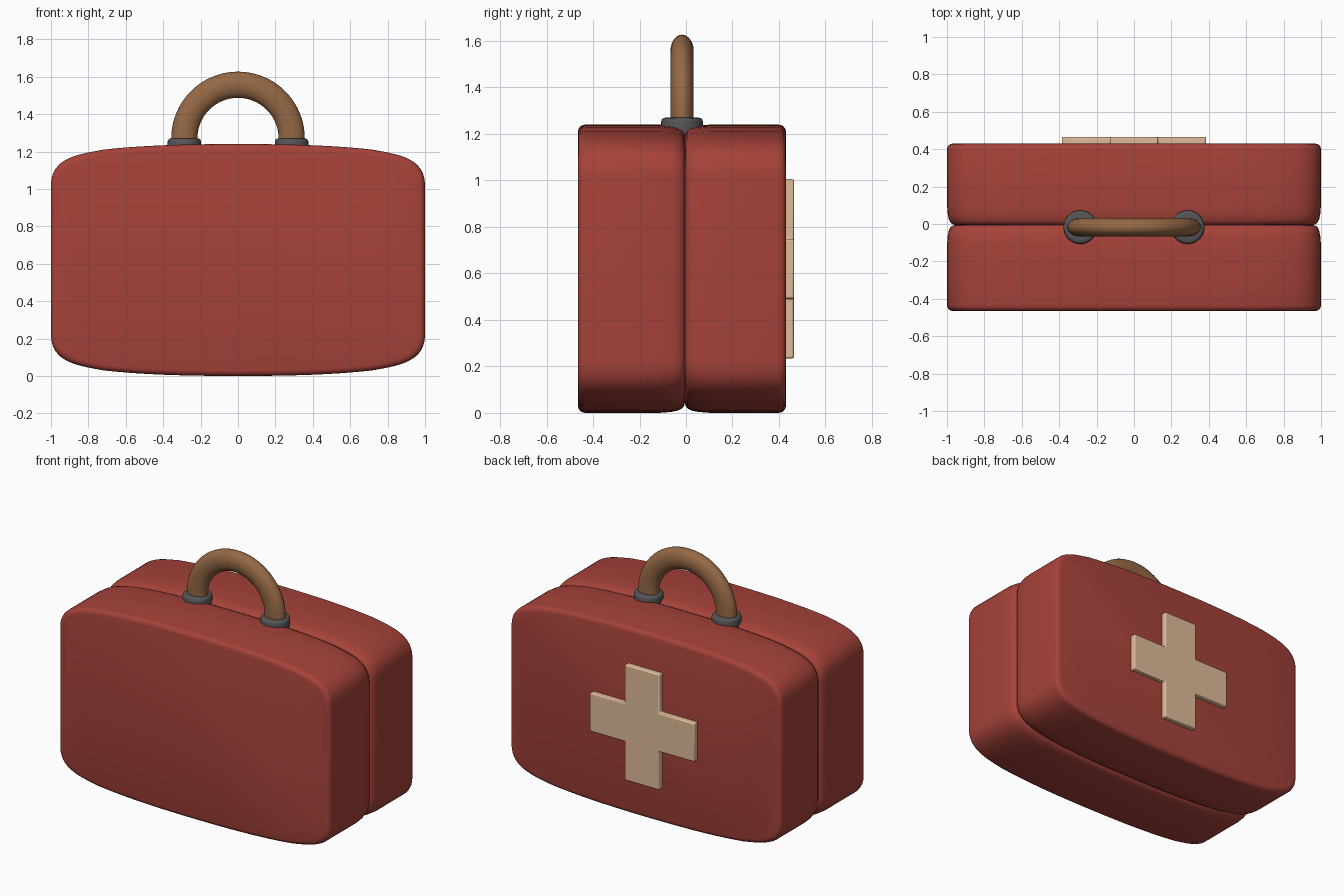
import bpy, bmesh
from math import sin, cos, pi, radians
from mathutils import Vector
from mathutils.geometry import interpolate_bezier

if "Cube" in bpy.data.objects:
    bpy.data.objects.remove(bpy.data.objects["Cube"])


def material(name, rgb):
    m = bpy.data.materials.new(name)
    m.diffuse_color = (*rgb, 1)
    m.use_nodes = True
    m.node_tree.nodes["Principled BSDF"].inputs["Base Color"].default_value = m.diffuse_color
    return m


RED = material("red_case", (0.38, 0.055, 0.042))
BROWN = material("brown_grip", (0.30, 0.14, 0.06))
TAN = material("tan_cross", (0.75, 0.50, 0.32))
GREY = material("dark_metal", (0.09, 0.09, 0.095))


def loft(name, rings, mat, bevel=0):
    """Skin a list of equal-length point rings and cap both ends."""
    bm = bmesh.new()
    vs = [[bm.verts.new(p) for p in r] for r in rings]
    n = len(vs[0])
    for a, b in zip(vs, vs[1:]):
        for i in range(n):
            j = (i + 1) % n
            bm.faces.new((a[i], a[j], b[j], b[i]))
    bm.faces.new(vs[0])
    bm.faces.new(vs[-1])
    bmesh.ops.recalc_face_normals(bm, faces=bm.faces[:])
    me = bpy.data.meshes.new(name)
    bm.to_mesh(me)
    bm.free()
    ob = bpy.data.objects.new(name, me)
    bpy.context.collection.objects.link(ob)
    me.materials.append(mat)
    if bevel:
        b = ob.modifiers.new("bevel", 'BEVEL')
        b.width, b.segments = bevel, 3
    bpy.ops.object.select_all(action='DESELECT')
    ob.select_set(True)
    bpy.context.view_layer.objects.active = ob
    bpy.ops.object.shade_smooth_by_angle(angle=radians(40))
    return ob


# Case outline: one quadrant from two curves, mirrored all round
MID = 0.62
corner = interpolate_bezier(*[Vector(p) for p in
                              ((1, .40), (1, .55), (.85, .565), (.72, .59))], 14)
crown = interpolate_bezier(*[Vector(p) for p in
                             ((.72, .59), (.5, .615), (.25, .62), (0, .62))], 10)
quad = [(p.x, p.y) for p in list(corner) + list(crown)[1:]]
half = quad + [(-x, z) for x, z in quad[-2::-1]]
outline = half + [(-x, -z) for x, z in half]


def case_ring(y, inset):
    return [(x * (1 - inset), y, MID + z * (MID - inset) / MID) for x, z in outline]


# Two case halves: tight round on the outer face, softer roll into the seam
SEAM = -0.005
for name, face, s in (("front_case", -0.465, 1), ("back_case", 0.43, -1)):
    steps = [(face + s * d, i) for d, i in
             ((0, .030), (.003, .018), (.009, .009), (.018, .003), (.032, 0))]
    steps += [(SEAM - s * d, i) for d, i in
              ((.11, 0), (.06, .004), (.03, .010), (.012, .019), (.003, .030), (0, .045))]
    loft(name, [case_ring(y, i) for y, i in steps], RED)

# Arched handle with an oval section
HY, HZ, HR = -0.017, 1.27, 0.287


def handle_ring(cx, cz, a):
    sec = [2 * pi * k / 24 for k in range(24)]
    return [(cx + .07 * cos(t) * cos(a), HY + .05 * sin(t), cz + .07 * cos(t) * sin(a))
            for t in sec]


arc = [pi * k / 40 for k in range(41)]
loft("handle", [handle_ring(HR, 1.22, 0)]
     + [handle_ring(HR * cos(a), HZ + HR * sin(a), a) for a in arc]
     + [handle_ring(-HR, 1.22, pi)], BROWN)

# Round handle mounts
for side, sx in (("left", -1), ("right", 1)):
    rings = [[(sx * HR + r * cos(2 * pi * k / 32), HY + r * sin(2 * pi * k / 32), z)
              for k in range(32)]
             for r, z in ((.09, 1.20), (.09, 1.252), (.087, 1.262), (.080, 1.268), (.070, 1.27))]
    loft(side + "_handle_mount", rings, GREY)

# Raised cross on the back
L, W = 0.385, 0.128
arm = [(L, -W), (L, W), (W, W)]
cross = []
for _ in range(4):
    cross += arm
    arm = [(-z, x) for x, z in arm]
loft("cross", [[(x, y, MID + z) for x, z in cross] for y in (0.415, 0.465)], TAN, bevel=0.008)
